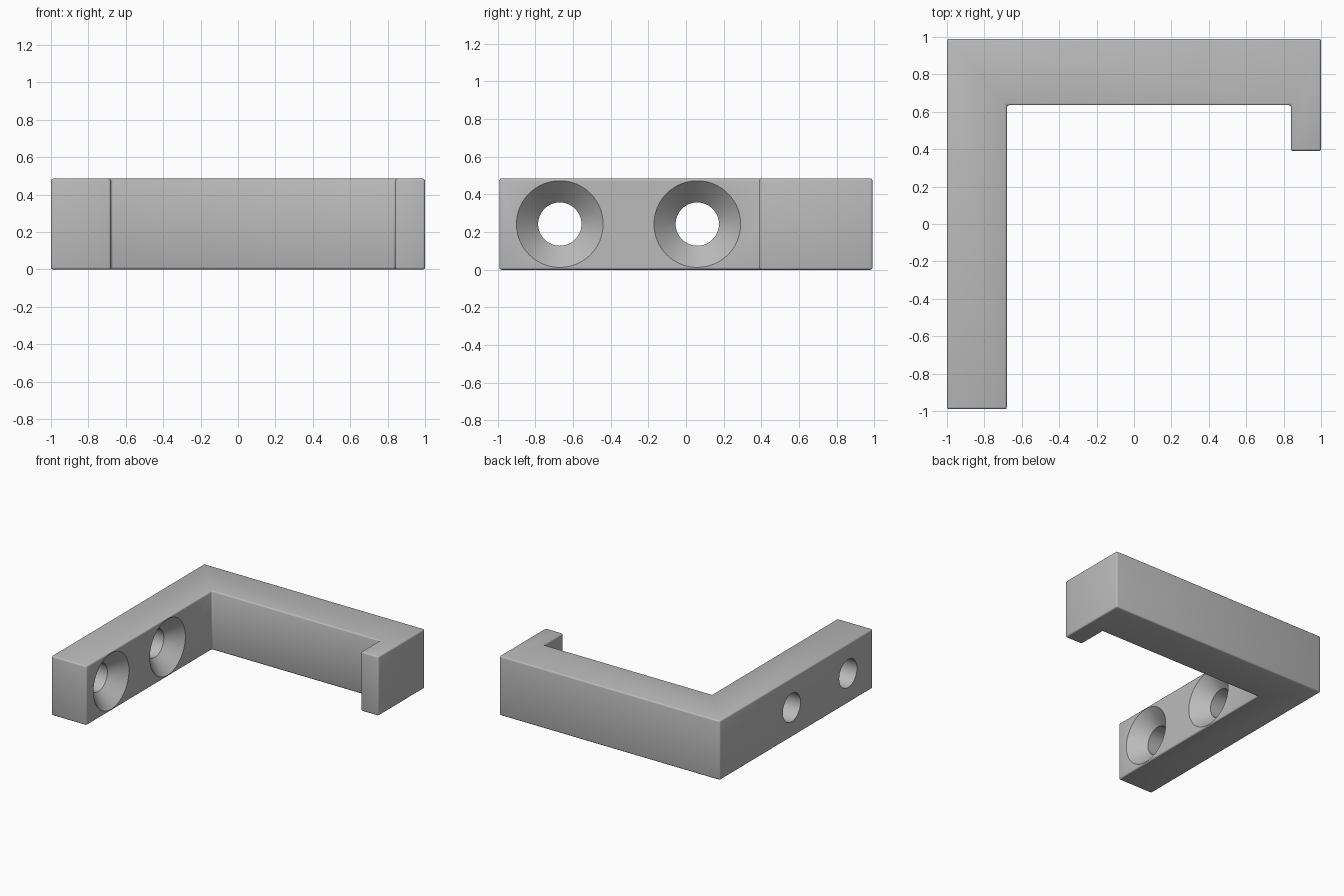
import bpy, bmesh, math
from mathutils import Matrix, Vector

cube = bpy.data.objects.get("Cube")
if cube:
    bpy.data.objects.remove(cube, do_unlink=True)

HEIGHT = 0.485
ARM_INNER_X = -0.68


def add_object(name, bm):
    bmesh.ops.recalc_face_normals(bm, faces=bm.faces)
    mesh = bpy.data.meshes.new(name)
    bm.to_mesh(mesh)
    bm.free()
    obj = bpy.data.objects.new(name, mesh)
    bpy.context.collection.objects.link(obj)
    return obj


# Plain grey material
grey = bpy.data.materials.new("grey plastic")
grey.use_nodes = True
colour = (0.5, 0.5, 0.5, 1)
grey.diffuse_color = colour
grey.node_tree.nodes["Principled BSDF"].inputs["Base Color"].default_value = colour

# Bracket: long mounting arm, back bar and short hook in one extruded outline
outline = [(-1, -0.99), (ARM_INNER_X, -0.99), (ARM_INNER_X, 0.635), (0.84, 0.635),
           (0.84, 0.39), (1, 0.39), (1, 0.99), (-1, 0.99)]
bm = bmesh.new()
base = bm.faces.new([bm.verts.new((x, y, 0)) for x, y in outline])
top = bmesh.ops.extrude_face_region(bm, geom=[base])
bmesh.ops.translate(bm, vec=(0, 0, HEIGHT),
                    verts=[v for v in top["geom"] if isinstance(v, bmesh.types.BMVert)])
bracket = add_object("bracket", bm)
bracket.data.materials.append(grey)

# Small rounded edges
bevel = bracket.modifiers.new("rounded edges", "BEVEL")
bevel.width = 0.012
bevel.segments = 3

# Countersunk screw holes: a profile (x, radius) spun around the x axis
profile = [(-1.1, 0), (-1.1, 0.115), (ARM_INNER_X - 0.115, 0.115),
           (ARM_INNER_X + 0.002, 0.232), (ARM_INNER_X + 0.002, 0)]


def screw_cutter(name, y):
    bm = bmesh.new()
    verts = [bm.verts.new((x, r, 0)) for x, r in profile]
    edges = [bm.edges.new(pair) for pair in zip(verts, verts[1:])]
    bmesh.ops.spin(bm, geom=verts + edges, cent=(0, 0, 0), axis=(1, 0, 0),
                   angle=math.tau, steps=64)
    bmesh.ops.remove_doubles(bm, verts=bm.verts, dist=0.0001)
    bmesh.ops.translate(bm, verts=bm.verts, vec=(0, y, HEIGHT / 2))
    cutter = add_object(name, bm)
    cutter.data.materials.append(grey)
    cutter.hide_render = True
    cutter.hide_set(True)
    return cutter


for name, y in (("front_screw_cutter", -0.67), ("rear_screw_cutter", 0.06)):
    cut = bracket.modifiers.new(name, "BOOLEAN")
    cut.operation = "DIFFERENCE"
    cut.solver = "EXACT"
    cut.object = screw_cutter(name, y)

# Apply the modifiers, then smooth the curved surfaces
bpy.ops.object.select_all(action="DESELECT")
bracket.select_set(True)
bpy.context.view_layer.objects.active = bracket
for modifier in list(bracket.modifiers):
    bpy.ops.object.modifier_apply(modifier=modifier.name)
for obj in [o for o in bpy.data.objects if o.name.endswith("_cutter")]:
    bpy.data.objects.remove(obj, do_unlink=True)
bpy.ops.object.shade_smooth_by_angle(angle=math.radians(35))
